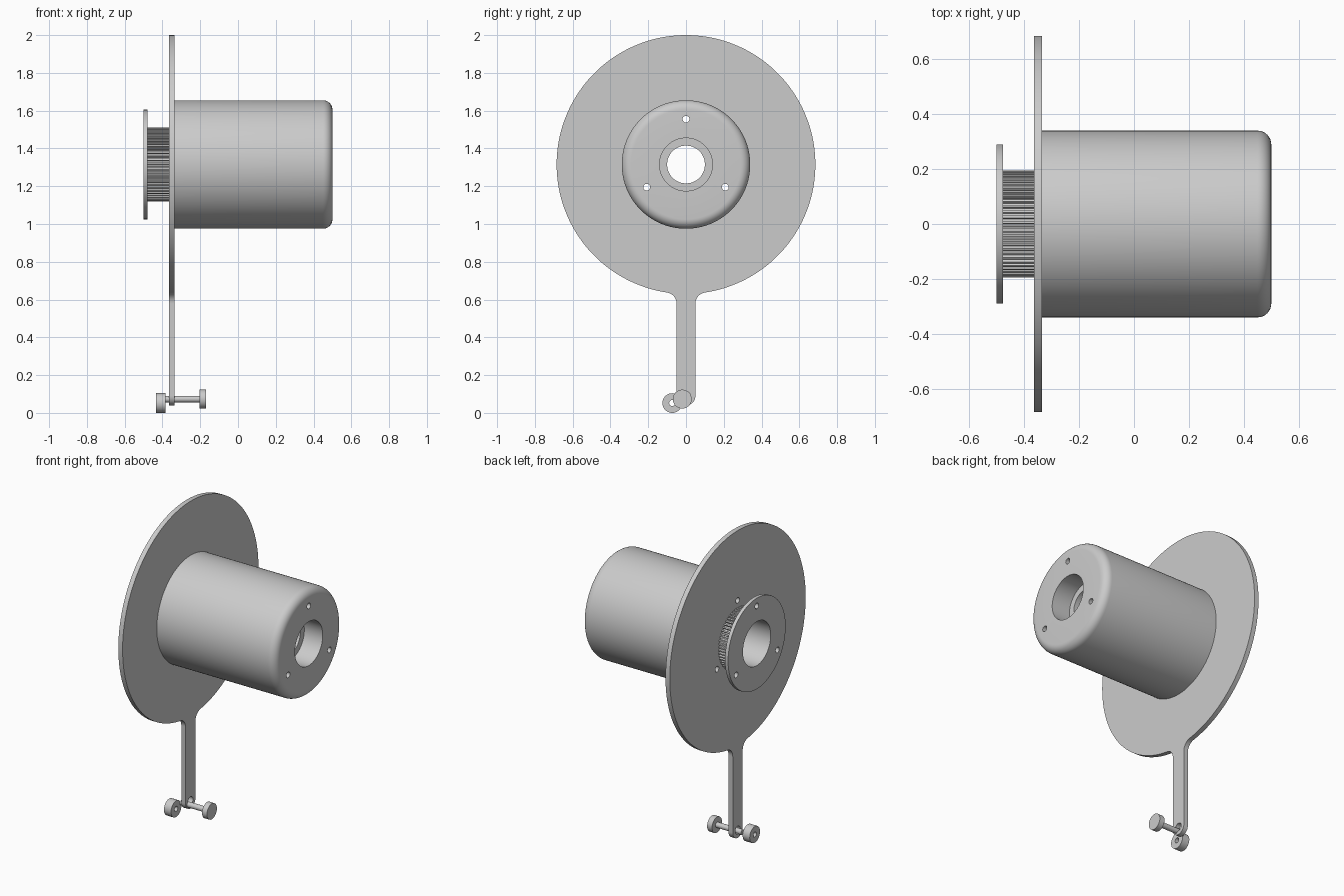
import bpy, bmesh
from math import sin, cos, pi, radians, atan2, sqrt

if "Cube" in bpy.data.objects:
    bpy.data.objects.remove(bpy.data.objects["Cube"], do_unlink=True)

AXIS_Z = 1.315
BORE = 0.14

grey = bpy.data.materials.new("plain_grey")
grey.use_nodes = True
grey.diffuse_color = (0.6, 0.6, 0.6, 1)
grey.node_tree.nodes["Principled BSDF"].inputs["Base Color"].default_value = (0.6, 0.6, 0.6, 1)


def finish(name, bm):
    bmesh.ops.recalc_face_normals(bm, faces=bm.faces)
    mesh = bpy.data.meshes.new(name)
    bm.to_mesh(mesh)
    bm.free()
    obj = bpy.data.objects.new(name, mesh)
    bpy.context.collection.objects.link(obj)
    mesh.materials.append(grey)
    return obj


def activate(obj):
    bpy.ops.object.select_all(action='DESELECT')
    obj.select_set(True)
    bpy.context.view_layer.objects.active = obj


def arc(cy, cz, r, start, end, n):
    angles = [start + (end - start) * i / n for i in range(n + 1)]
    return [(cy + r * cos(a), cz + r * sin(a)) for a in angles]


def circle(cy, cz, r, n=96):
    return arc(cy, cz, r, 0, 2 * pi, n)[:-1]


def prism(name, outline, x0, x1):
    """Extrude a y-z outline along x."""
    bm = bmesh.new()
    face = bm.faces.new([bm.verts.new((x0, y, z)) for y, z in outline])
    ext = bmesh.ops.extrude_face_region(bm, geom=[face], use_keep_orig=True)
    verts = [g for g in ext["geom"] if isinstance(g, bmesh.types.BMVert)]
    bmesh.ops.translate(bm, verts=verts, vec=(x1 - x0, 0, 0))
    return finish(name, bm)


def lathe(name, profile, n=128):
    """Turn a closed (x, radius) profile around the main axis."""
    bm = bmesh.new()
    rings = [[bm.verts.new((x, r * cos(2 * pi * i / n), AXIS_Z + r * sin(2 * pi * i / n)))
              for i in range(n)] for x, r in profile]
    for a, b in zip(rings, rings[1:] + rings[:1]):
        for i in range(n):
            j = (i + 1) % n
            bm.faces.new((a[i], a[j], b[j], b[i]))
    return finish(name, bm)


def drill(obj, y, z, r, n=32):
    cutter = prism("cutter", circle(y, z, r, n), -0.9, 0.9)
    cutter.hide_render = True
    mod = obj.modifiers.new("hole", 'BOOLEAN')
    mod.operation, mod.solver, mod.object = 'DIFFERENCE', 'EXACT', cutter
    activate(obj)
    bpy.ops.object.modifier_apply(modifier=mod.name)
    bpy.data.objects.remove(cutter, do_unlink=True)


def drill_bolt_circle(obj):
    for deg in (90, 210, 330):
        a = radians(deg)
        drill(obj, 0.24 * cos(a), AXIS_Z + 0.24 * sin(a), 0.018, 24)


# Drum: rounded far edge, stepped bore with an inner lip
rounded = [(0.45 + 0.05 * sin(t * pi / 16), 0.29 + 0.05 * cos(t * pi / 16)) for t in range(9)]
drum = lathe("drum", [(-0.335, BORE), (-0.335, 0.34)] + rounded +
             [(0.5, BORE), (0.37, BORE), (0.37, 0.1), (0.33, 0.1), (0.33, BORE)])
drill_bolt_circle(drum)

# Backing disc with a filleted arm hanging below it
R, HALF, F, END_Z = 0.685, 0.05, 0.06, 0.09
fy = HALF + F
fz = sqrt((R + F) ** 2 - fy ** 2)
half = arc(0, END_Z, HALF, -pi / 2, 0, 10)
half += arc(fy, AXIS_Z - fz, F, pi, atan2(fz, -fy), 10)
half += arc(0, AXIS_Z, R, atan2(-fz, fy), pi / 2, 80)[1:]
outline = half + [(-y, z) for y, z in half[-2:0:-1]]
plate = prism("disc_with_arm", outline, -0.365, -0.335)
drill(plate, 0, AXIS_Z, BORE, 128)
drill_bolt_circle(plate)
drill(plate, 0, END_Z, 0.025)

# Toothed pulley
TEETH = 60
teeth = []
for i in range(TEETH):
    for step, r in ((0, 0.182), (0.4, 0.182), (0.5, 0.195), (0.9, 0.195)):
        a = 2 * pi * (i + step) / TEETH
        teeth.append((r * cos(a), AXIS_Z + r * sin(a)))
pulley = prism("toothed_pulley", teeth, -0.478, -0.365)
drill(pulley, 0, AXIS_Z, BORE, 128)

# Pulley flange
flange = lathe("pulley_flange", [(-0.5, BORE), (-0.5, 0.29), (-0.478, 0.29), (-0.478, BORE)])
drill_bolt_circle(flange)

# Loose thumb screw and its nut at the end of the arm
head = prism("screw_head", circle(-0.02, 0.073, 0.05, 48), -0.205, -0.17)
shaft = prism("screw_shaft", circle(-0.02, 0.073, 0.017, 32), -0.385, -0.203)
nut = prism("round_nut", circle(-0.073, 0.052, 0.052, 48), -0.435, -0.385)
drill(nut, -0.073, 0.052, 0.016)

for obj in (drum, plate, pulley, flange, head, shaft, nut):
    activate(obj)
    bpy.ops.object.shade_smooth_by_angle(angle=radians(30))
